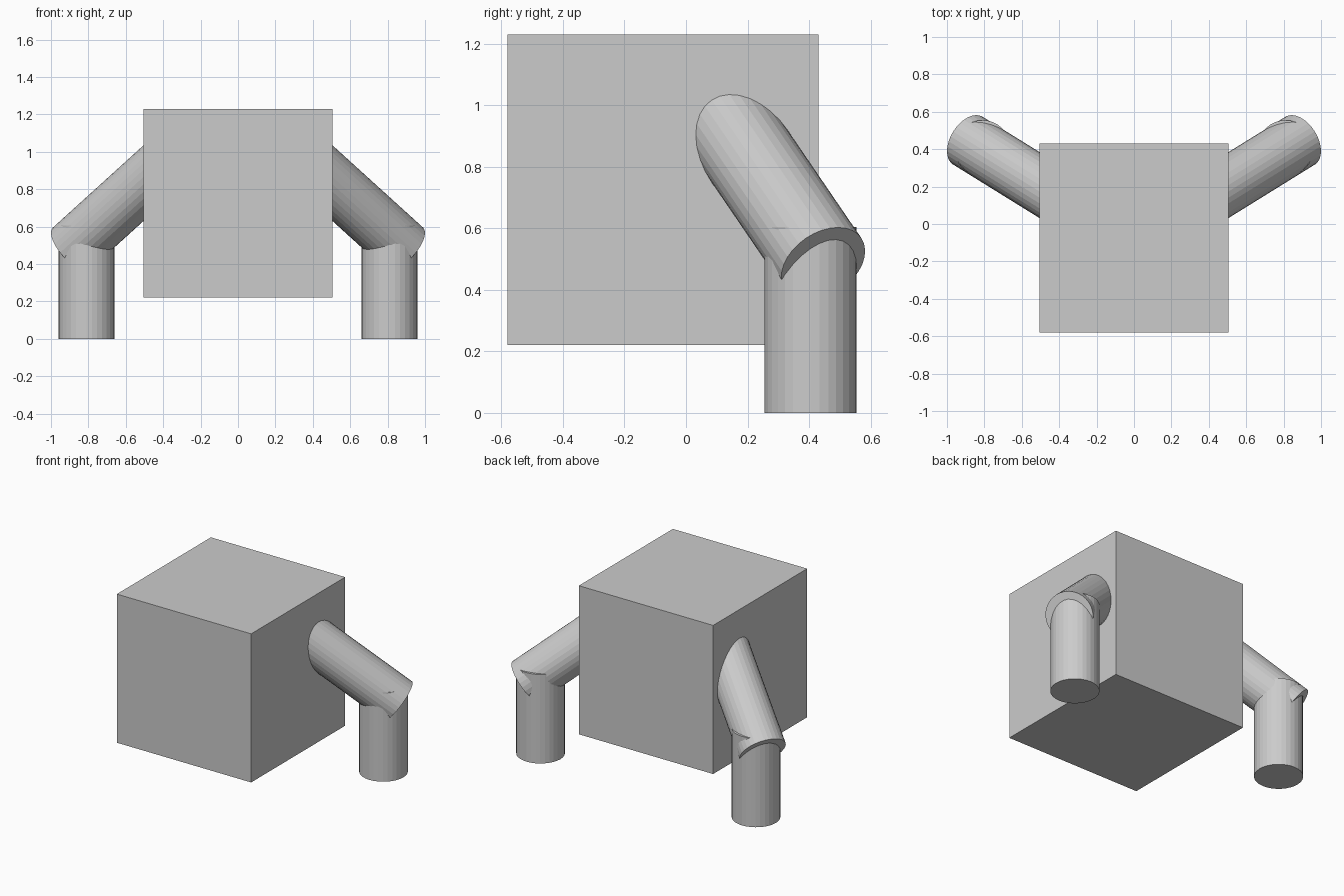
import bpy
from mathutils import Vector

if "Cube" in bpy.data.objects:
    bpy.data.objects.remove(bpy.data.objects["Cube"])

grey = bpy.data.materials.new("light grey")
grey.diffuse_color = (0.6, 0.6, 0.6, 1)
grey.use_nodes = True
grey.node_tree.nodes["Principled BSDF"].inputs["Base Color"].default_value = grey.diffuse_color


def rod(name, start, end, radius=0.15):
    """Flat-faced cylinder running between two points."""
    a, b = Vector(start), Vector(end)
    bpy.ops.mesh.primitive_cylinder_add(vertices=32, radius=radius, depth=(b - a).length,
                                        location=(a + b) / 2)
    ob = bpy.context.object
    ob.rotation_euler = (b - a).to_track_quat('Z', 'Y').to_euler()
    ob.name = name
    ob.data.materials.append(grey)


# Cube body
bpy.ops.mesh.primitive_cube_add(size=1.01, location=(0, -0.075, 0.725))
body = bpy.context.object
body.name = "body"
body.data.materials.append(grey)

# Bent legs: sloping upper part leaving the body, upright lower part
for side, s in (("right", 1), ("left", -1)):
    rod(side + "_upper_leg", (s * 0.34, 0.106, 0.982), (s * 0.889, 0.446, 0.484))
    rod(side + "_lower_leg", (s * 0.81, 0.405, 0), (s * 0.81, 0.405, 0.605))
